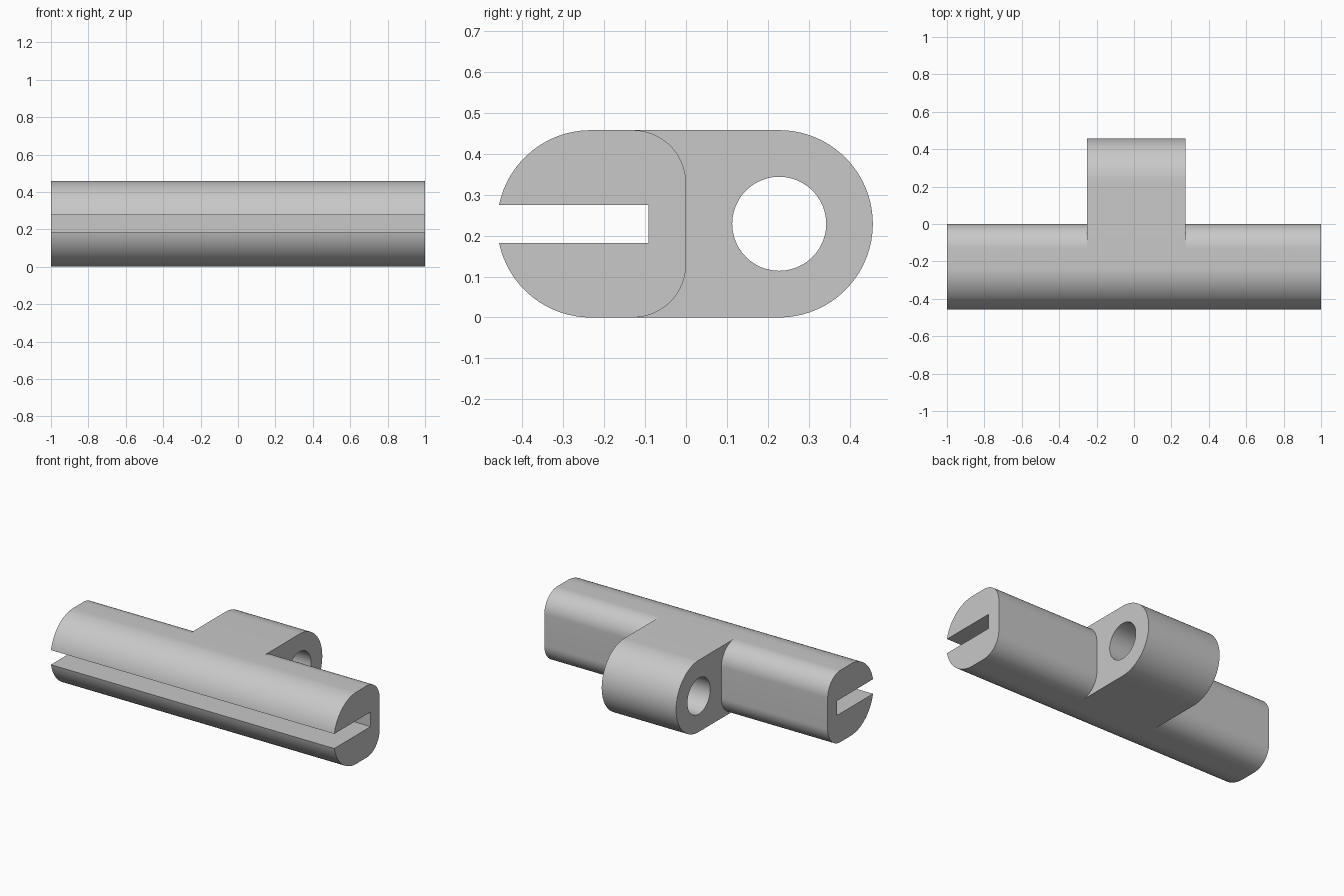
import bpy
import bmesh
from math import radians, cos, sin, asin

cube = bpy.data.objects.get("Cube")
if cube:
    bpy.data.objects.remove(cube, do_unlink=True)

R = 0.229            # half height of bar and lug
CORNER = 0.13        # radius of the bar's back corners
SLOT = 0.0465        # half height of the slot
LUG_X = (-0.25, 0.275)
STEPS = 24


def arc(cy, cz, r, start, end, steps=STEPS):
    """Points (y, z) on an arc, angles in degrees."""
    angles = [radians(start + (end - start) * i / steps) for i in range(steps + 1)]
    return [(cy + r * cos(a), cz + r * sin(a)) for a in angles]


def ring(bm, profile, x):
    return [bm.verts.new((x, y, z)) for y, z in profile]


def walls(bm, a, b, skip=()):
    """Join two rings with quads, leaving out the skipped edges."""
    n = len(a)
    for i in range(n):
        if i not in skip:
            j = (i + 1) % n
            bm.faces.new((a[i], a[j], b[j], b[i]))


def loop_edges(bm, verts):
    return [bm.edges.get((v, w)) or bm.edges.new((v, w))
            for v, w in zip(verts, verts[1:] + verts[:1])]


bm = bmesh.new()

# Slotted bar: round front, rounded back corners
lip = 180 - 180 / 3.14159 * asin(SLOT / R)
back = (arc(-CORNER, CORNER, CORNER, -90, 0)
        + arc(-CORNER, 2 * R - CORNER, CORNER, 0, 90))
front_low = arc(-0.233, R, R, 360 - lip, 270)
front_top = arc(-0.233, R, R, 90, lip)
slot_end = [(-0.092, R + SLOT), (-0.092, R - SLOT)]
bar_profile = front_low + back + front_top + slot_end
rings = [ring(bm, bar_profile, x) for x in (-1, *LUG_X, 1)]
first = len(front_low)
junction = range(first, first + len(back) - 1)
for i in range(3):
    walls(bm, rings[i], rings[i + 1], junction if i == 1 else ())
bm.faces.new(rings[0])
bm.faces.new(rings[-1])

# Lug with a round end, growing out of the bar's back
outer = arc(0.228, R, R, -90, 90, 2 * STEPS)
lug_profile = outer + back[::-1]
hole_profile = arc(0.228, R, 0.115, 0, 360, 2 * STEPS)[:-1]
lug = [ring(bm, lug_profile, x) for x in LUG_X]
hole = [ring(bm, hole_profile, x) for x in LUG_X]
walls(bm, *lug, range(len(outer), len(lug_profile) - 1))
walls(bm, *hole)
for side, bore, direction in zip(lug, hole, (-1, 1)):
    edges = loop_edges(bm, side) + loop_edges(bm, bore)
    bmesh.ops.triangle_fill(bm, edges=edges, use_beauty=True,
                            normal=(direction, 0, 0))

# Weld into one closed body
bmesh.ops.remove_doubles(bm, verts=bm.verts[:], dist=0.0002)
bmesh.ops.recalc_face_normals(bm, faces=bm.faces[:])
mesh = bpy.data.meshes.new("slotted_bar_with_lug")
bm.to_mesh(mesh)
bm.free()
body = bpy.data.objects.new("slotted_bar_with_lug", mesh)
bpy.context.collection.objects.link(body)

# Plain grey
grey = bpy.data.materials.new("plain_grey")
grey.use_nodes = True
colour = (0.58, 0.58, 0.58, 1)
grey.diffuse_color = colour
grey.node_tree.nodes["Principled BSDF"].inputs["Base Color"].default_value = colour
mesh.materials.append(grey)

bpy.ops.object.select_all(action="DESELECT")
body.select_set(True)
bpy.context.view_layer.objects.active = body
bpy.ops.object.shade_smooth_by_angle(angle=radians(30))
